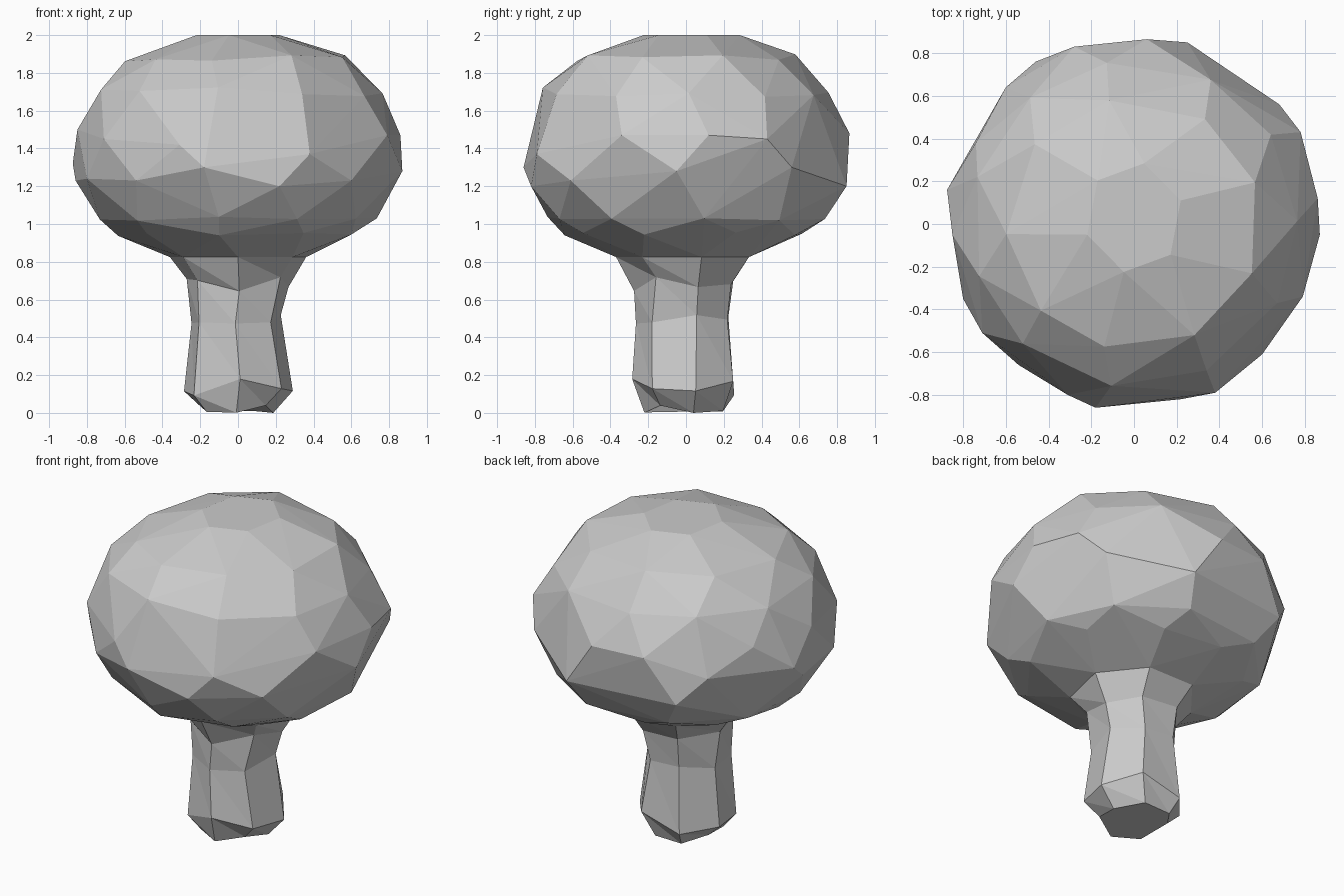
import bpy, bmesh, math, random
from mathutils import Vector

if "Cube" in bpy.data.objects:
    bpy.data.objects.remove(bpy.data.objects["Cube"])

random.seed(7)
bm = bmesh.new()


def ring(z, rx, ry, n, phase=0.0, cx=0.0, cy=0.0, jit=0.0, jz=0.0):
    """Ring of vertices with seeded irregularity along the ellipse."""
    out = []
    for i in range(n):
        a = 2 * math.pi * (i + phase + random.uniform(-jit, jit)) / n
        out.append(bm.verts.new((cx + rx * math.cos(a), cy + ry * math.sin(a),
                                 z + random.uniform(-jz, jz))))
    return out


# Crown: widest outline, faceted rings above and below, wrapped in a hull
outline = [(-.875, .16, 1.32), (-.74, .38, 1.50), (-.60, .64, 1.36), (-.46, .76, 1.20),
           (-.28, .83, 1.48), (.06, .865, 1.48), (.25, .85, 1.20), (.68, .56, 1.30),
           (.78, .43, 1.45), (.86, .12, 1.47), (.87, -.05, 1.28), (.79, -.34, 1.47),
           (.60, -.61, 1.23), (.38, -.79, 1.37), (.22, -.82, 1.20), (-.18, -.86, 1.30),
           (-.31, -.80, 1.42), (-.54, -.66, 1.23), (-.71, -.51, 1.45), (-.80, -.35, 1.24),
           (-.85, -.05, 1.50), (-.86, .05, 1.23)]
for p in outline:
    bm.verts.new(p)
ring(2.0, .23, .26, 6, .3, 0, .03)
ring(1.88, .60, .59, 9, .5, 0, 0, .12, .02)
ring(1.70, .765, .765, 11, 0, 0, 0, .12, .03)
ring(1.02, .74, .75, 10, .2, 0, .01, .12, .02)
ring(.945, .635, .64, 9, .6, 0, -.01, .1, .01)
collar = ring(.825, .37, .37, 7, .25)

hull = bmesh.ops.convex_hull(bm, input=bm.verts[:])
loose = [v for v in bm.verts if not v.link_faces]
bmesh.ops.delete(bm, geom=loose, context='VERTS')

# Open the underside so the trunk grows out of the crown
cs = set(collar)
cap = [f for f in bm.faces if all(v in cs for v in f.verts)]
bmesh.ops.delete(bm, geom=cap, context='FACES')

# Trunk: seven-sided, flaring at the top, chamfered foot
rings = [collar,
         ring(.69, .275, .275, 7, .25, 0, 0, .08, .05),
         ring(.50, .245, .255, 7, .25, -.01, -.01, .06, .03),
         ring(.13, .295, .285, 7, .25, 0, 0, .06, .05),
         ring(.02, .20, .22, 7, .25, -.01, 0, .06, .02)]
for up, low in zip(rings, rings[1:]):
    for i in range(7):
        j = (i + 1) % 7
        bm.faces.new((up[i], low[i], low[j]))
        bm.faces.new((up[i], low[j], up[j]))
rings[-1][0].co.z = 0.0
bm.faces.new(rings[-1])
for e in [e for e in bm.edges if not e.link_faces]:
    bm.edges.remove(e)

bmesh.ops.recalc_face_normals(bm, faces=bm.faces[:])
mesh = bpy.data.meshes.new("tree")
bm.to_mesh(mesh)
bm.free()
tree = bpy.data.objects.new("tree_crown_and_trunk", mesh)
bpy.context.collection.objects.link(tree)
